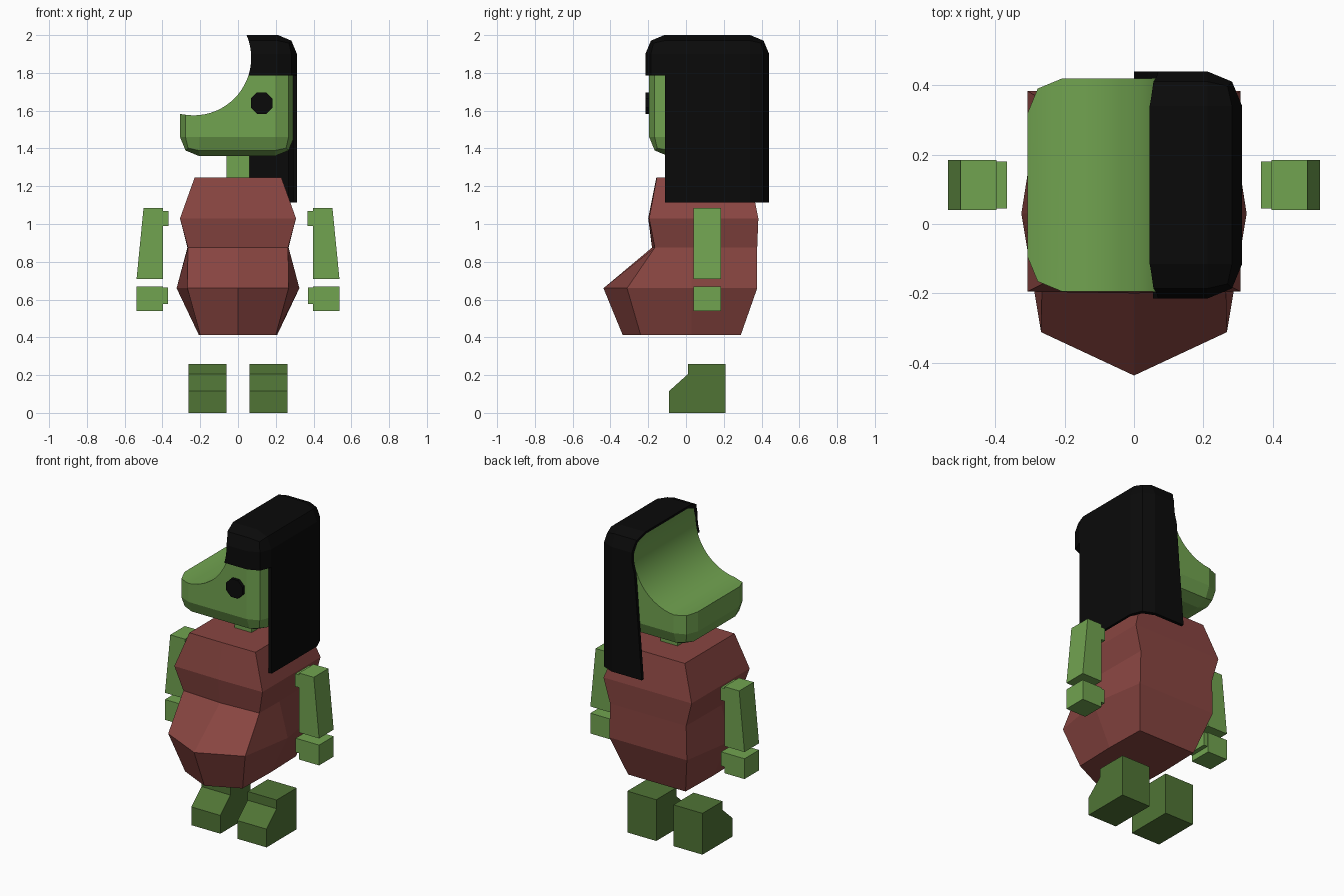
import bpy, bmesh, math

if "Cube" in bpy.data.objects:
    bpy.data.objects.remove(bpy.data.objects["Cube"])


def material(name, rgb):
    m = bpy.data.materials.new(name)
    m.diffuse_color = (*rgb, 1)
    m.use_nodes = True
    m.node_tree.nodes["Principled BSDF"].inputs["Base Color"].default_value = m.diffuse_color
    return m


GREEN = material("green", (0.165, 0.366, 0.08))
DARK = material("dark_green", (0.08, 0.175, 0.036))
RED = material("brick_red", (0.25, 0.06, 0.053))
BLACK = material("black", (0.003, 0.003, 0.003))


def finish(name, bm, mat):
    bmesh.ops.recalc_face_normals(bm, faces=bm.faces)
    me = bpy.data.meshes.new(name)
    bm.to_mesh(me)
    bm.free()
    ob = bpy.data.objects.new(name, me)
    bpy.context.collection.objects.link(ob)
    if mat:
        me.materials.append(mat)
    return ob


def loft(name, rings, mat=None):
    bm = bmesh.new()
    rs = [[bm.verts.new(p) for p in r] for r in rings]
    n = len(rs[0])
    for a, b in zip(rs, rs[1:]):
        for i in range(n):
            j = (i + 1) % n
            bm.faces.new((a[i], a[j], b[j], b[i]))
    bm.faces.new(rs[0][::-1])
    bm.faces.new(rs[-1])
    return finish(name, bm, mat)


def prism(name, pts, axis, a, b, mat=None):
    """Extrude a profile: (x, z) along y or (y, z) along x."""
    put = (lambda p, t: (p[0], t, p[1])) if axis == "y" else (lambda p, t: (t, p[0], p[1]))
    return loft(name, [[put(p, t) for p in pts] for t in (a, b)], mat)


def box(name, x, y, z, mat=None, bevel=0):
    ob = prism(name, [(x[0], z[0]), (x[1], z[0]), (x[1], z[1]), (x[0], z[1])], "y", *y, mat)
    if bevel:
        bm = bmesh.new()
        bm.from_mesh(ob.data)
        bmesh.ops.bevel(bm, geom=bm.edges[:], offset=bevel, segments=2,
                        profile=0.5, affect="EDGES")
        bm.to_mesh(ob.data)
        bm.free()
    return ob


def cut(ob, *cutters):
    bpy.context.view_layer.objects.active = ob
    for c in cutters:
        m = ob.modifiers.new("cut", "BOOLEAN")
        m.operation, m.solver, m.object = "DIFFERENCE", "EXACT", c
        bpy.ops.object.modifier_apply(modifier=m.name)
        bpy.data.objects.remove(c)


def arc(a0, a1, n, cx=-0.235, cz=1.88, r=0.305):
    ts = [math.radians(a0 + (a1 - a0) * i / n) for i in range(n + 1)]
    return [(cx + r * math.cos(t), cz + r * math.sin(t)) for t in ts]


# Head with a round bite out of its upper corner
head = box("head", (-0.307, 0.297), (-0.195, 0.42), (1.36, 1.98), GREEN, 0.1)
bite = prism("bite", arc(90, -180, 48) + [(-1, 1.88), (-1, 2.3), (-0.235, 2.3)], "y", -1, 1)
cut(head, bite)

# Hair: thin shell over the head, open at the face, hanging down one side
hair = box("hair", (-0.33, 0.312), (-0.215, 0.44), (0.8, 2.0), BLACK, 0.1)
hollow = box("hollow", (-0.307, 0.297), (-0.195, 0.42), (0.5, 1.98), None, 0.1)
side = prism("side", arc(90, -20, 24) + [(0, 1.115), (-0.04, 0.6), (-1, 0.6),
                                         (-1, 2.3), (-0.235, 2.3)], "y", -1, 1)
face = prism("face", [(-1, 1.785), (-0.11, 1.785), (-0.11, 1.115), (1, 1.115),
                      (1, 0.4), (-1, 0.4)], "x", -1, 1)
cut(hair, hollow, side, face)

# Smooth only the shallow angles of the bite
for ob in (head, hair):
    bpy.ops.object.select_all(action="DESELECT")
    ob.select_set(True)
    bpy.context.view_layer.objects.active = ob
    bpy.ops.object.shade_smooth_by_angle(angle=math.radians(15))

# Eye and neck
prism("eye", arc(22.5, 337.5, 7, 0.125, 1.64, 0.062), "y", -0.215, -0.18, BLACK)
box("neck", (-0.06, 0.06), (0.05, 0.17), (1.2, 1.4), GREEN)

# Torso rings: z, front centre y, front corner x/y, side x, back x/y
RINGS = [(0.412, -0.335, 0.20, -0.24, 0.207, 0.20, 0.29),
         (0.66, -0.437, 0.268, -0.312, 0.325, 0.27, 0.377),
         (0.875, -0.18, 0.265, -0.165, 0.268, 0.265, 0.377),
         (1.03, -0.2, 0.307, -0.195, 0.307, 0.307, 0.383),
         (1.245, -0.157, 0.23, -0.155, 0.23, 0.23, 0.34)]
loft("torso", [[(0, c, z), (fx, fy, z), (sx, 0.03, z), (bx, by, z),
                (-bx, by, z), (-sx, 0.03, z), (-fx, fy, z)]
               for z, c, fx, fy, sx, bx, by in RINGS], RED)

# Mirrored limbs
for s, tag in ((1, "right"), (-1, "left")):
    def sx(a, b):
        return tuple(sorted((s * a, s * b)))
    prism("arm_" + tag, [(s * 0.397, 0.71), (s * 0.537, 0.71), (s * 0.5, 1.085),
                         (s * 0.397, 1.085)], "y", 0.04, 0.185, GREEN)
    box("shoulder_" + tag, sx(0.367, 0.41), (0.045, 0.18), (0.99, 1.07), GREEN)
    box("hand_" + tag, sx(0.397, 0.537), (0.04, 0.185), (0.54, 0.668), GREEN)
    box("thumb_" + tag, sx(0.37, 0.41), (0.045, 0.18), (0.577, 0.665), GREEN)
    prism("foot_" + tag, [(-0.09, 0), (0.21, 0), (0.21, 0.26), (0.01, 0.26),
                          (0.01, 0.205), (-0.09, 0.115)], "x", s * 0.06, s * 0.262, DARK)
